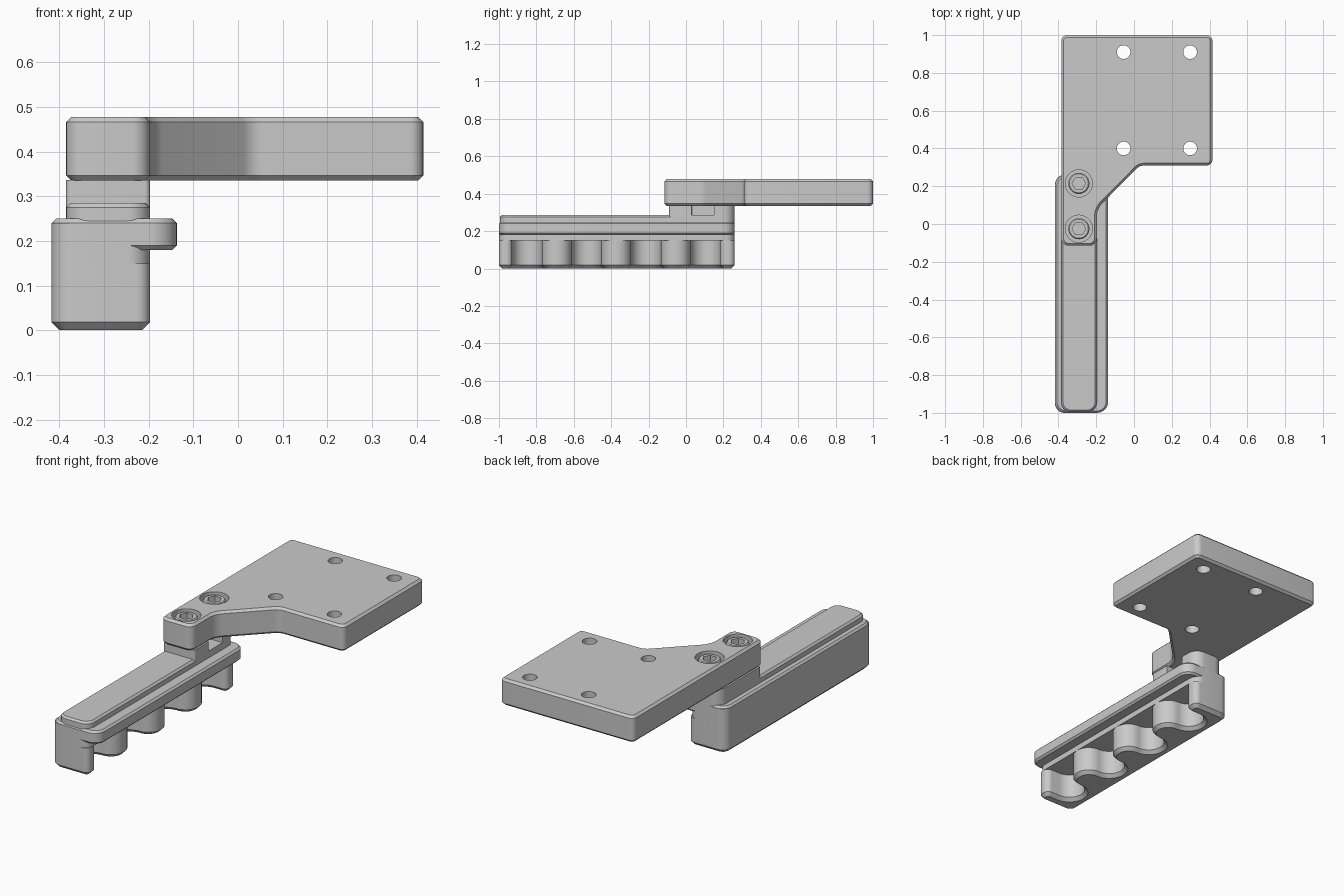
import bpy, bmesh, math
from mathutils import Vector

if "Cube" in bpy.data.objects:
    bpy.data.objects.remove(bpy.data.objects["Cube"])

GREY = (0.59, 0.59, 0.59, 1)
grey = bpy.data.materials.new("plain_grey")
grey.use_nodes = True
grey.diffuse_color = GREY
bsdf = grey.node_tree.nodes["Principled BSDF"]
bsdf.inputs["Base Color"].default_value = GREY
bsdf.inputs["Roughness"].default_value = 0.6


def rounded(corners, steps=8):
    """Outline from (x, y, radius) corners, each replaced by an arc."""
    out = []
    n = len(corners)
    for i, (x, y, r) in enumerate(corners):
        p = Vector((x, y, 0))
        a = (Vector((*corners[i - 1][:2], 0)) - p).normalized()
        b = (Vector((*corners[(i + 1) % n][:2], 0)) - p).normalized()
        half = a.angle(b) / 2
        centre = p + (a + b).normalized() * (r / math.sin(half))
        t = r / math.tan(half)
        start, end = p + a * t - centre, p + b * t - centre
        out += [centre + start.slerp(end, k / steps).normalized() * r
                for k in range(steps + 1)]
    return out


def rect(x0, x1, y0, y1, front, back):
    return rounded([(x0, y0, front), (x1, y0, front), (x1, y1, back), (x0, y1, back)])


def circle(x, y, r, n=32):
    return [Vector((x + r * math.cos(2 * math.pi * k / n),
                    y + r * math.sin(2 * math.pi * k / n), 0)) for k in range(n)]


def prism(name, outline, z0, z1, low=0.0, high=0.0):
    """Extruded outline with chamfered lower and upper rims."""
    bm = bmesh.new()
    base = bm.faces.new([bm.verts.new((p.x, p.y, z0)) for p in outline])
    top = bmesh.ops.extrude_face_region(bm, geom=[base], use_keep_orig=True)
    bmesh.ops.translate(bm, vec=(0, 0, z1 - z0),
                        verts=[g for g in top["geom"] if isinstance(g, bmesh.types.BMVert)])
    bmesh.ops.recalc_face_normals(bm, faces=bm.faces)
    for z, width in ((z0, low), (z1, high)):
        if width:
            rim = [e for e in bm.edges if all(abs(v.co.z - z) < 1e-5 for v in e.verts)]
            bmesh.ops.bevel(bm, geom=rim, offset=width, segments=1,
                            affect='EDGES', clamp_overlap=False)
    mesh = bpy.data.meshes.new(name)
    bm.to_mesh(mesh)
    bm.free()
    mesh.materials.append(grey)
    obj = bpy.data.objects.new(name, mesh)
    bpy.context.collection.objects.link(obj)
    return obj


def cut(obj, cutter):
    cutter.hide_render = True
    mod = obj.modifiers.new("cut", 'BOOLEAN')
    mod.operation, mod.solver, mod.object = 'DIFFERENCE', 'EXACT', cutter
    bpy.context.view_layer.objects.active = obj
    bpy.ops.object.modifier_apply(modifier=mod.name)
    bpy.data.objects.remove(cutter)


LEFT, RIGHT, FRONT, BACK = -0.418, -0.197, -1.0, 0.26
parts = []

# Finger grip: a comb with four round pockets opening to +x
pocket, inner = 0.079, RIGHT - 0.16
grip = [(LEFT, BACK, 0.05), (LEFT, FRONT, 0.05), (RIGHT, FRONT, 0.03)]
for i in range(4):
    c = -0.85 + i * 0.318
    grip += [(RIGHT, c - pocket, 0.03 if i == 0 else 0.078), (inner, c - pocket, 0.078),
             (inner, c + pocket, 0.078), (RIGHT, c + pocket, 0.03 if i == 3 else 0.078)]
grip.append((RIGHT, BACK, 0.03))
parts.append(prism("finger_grip", rounded(grip), 0, 0.15, low=0.018))

# Solid body above the pockets, side flange and top rail
parts.append(prism("grip_body", rect(LEFT, RIGHT, FRONT, BACK, 0.05, 0.05), 0.15, 0.24))
parts.append(prism("side_flange", rect(LEFT, -0.137, FRONT, BACK, 0.06, 0.06),
                   0.18, 0.25, 0.01, 0.01))
parts.append(prism("top_rail", rect(-0.385, RIGHT, -0.995, BACK, 0.05, 0.06),
                   0.24, 0.285, high=0.01))

# Spacer between rail and plate, with a side notch
spacer = prism("spacer", rect(-0.385, RIGHT, -0.09, BACK, 0.012, 0.06), 0.27, 0.337)
cut(spacer, prism("notch", rect(-0.3, -0.1, 0.03, 0.15, 0.002, 0.002), 0.287, 0.4))
parts.append(spacer)

# Mounting plate with a narrowing arm
plate = prism("mounting_plate", rounded([
    (-0.385, -0.115, 0.04), (RIGHT, -0.115, 0.04), (RIGHT, 0.08, 0.1),
    (0.03, 0.31, 0.06), (0.415, 0.31, 0.03), (0.415, 1.0, 0.03), (-0.385, 1.0, 0.03)]),
    0.335, 0.478, 0.012, 0.012)
for x in (-0.055, 0.297):
    for y in (0.4, 0.91):
        cut(plate, prism("hole", circle(x, y, 0.036), 0.2, 0.6))
parts.append(plate)

# Countersunk socket screws
for name, y in (("front_screw", -0.025), ("back_screw", 0.215)):
    cut(plate, prism("counterbore", circle(-0.292, y, 0.072), 0.41, 0.6))
    screw = prism(name, circle(-0.292, y, 0.056), 0.4, 0.472, high=0.006)
    cut(screw, prism("socket", circle(-0.292, y, 0.036, 6), 0.43, 0.6))
    parts.append(screw)

# Smooth the round walls and keep the chamfers crisp
bpy.ops.object.select_all(action='DESELECT')
for obj in parts:
    obj.select_set(True)
bpy.context.view_layer.objects.active = parts[0]
bpy.ops.object.shade_smooth_by_angle(angle=math.radians(30))
